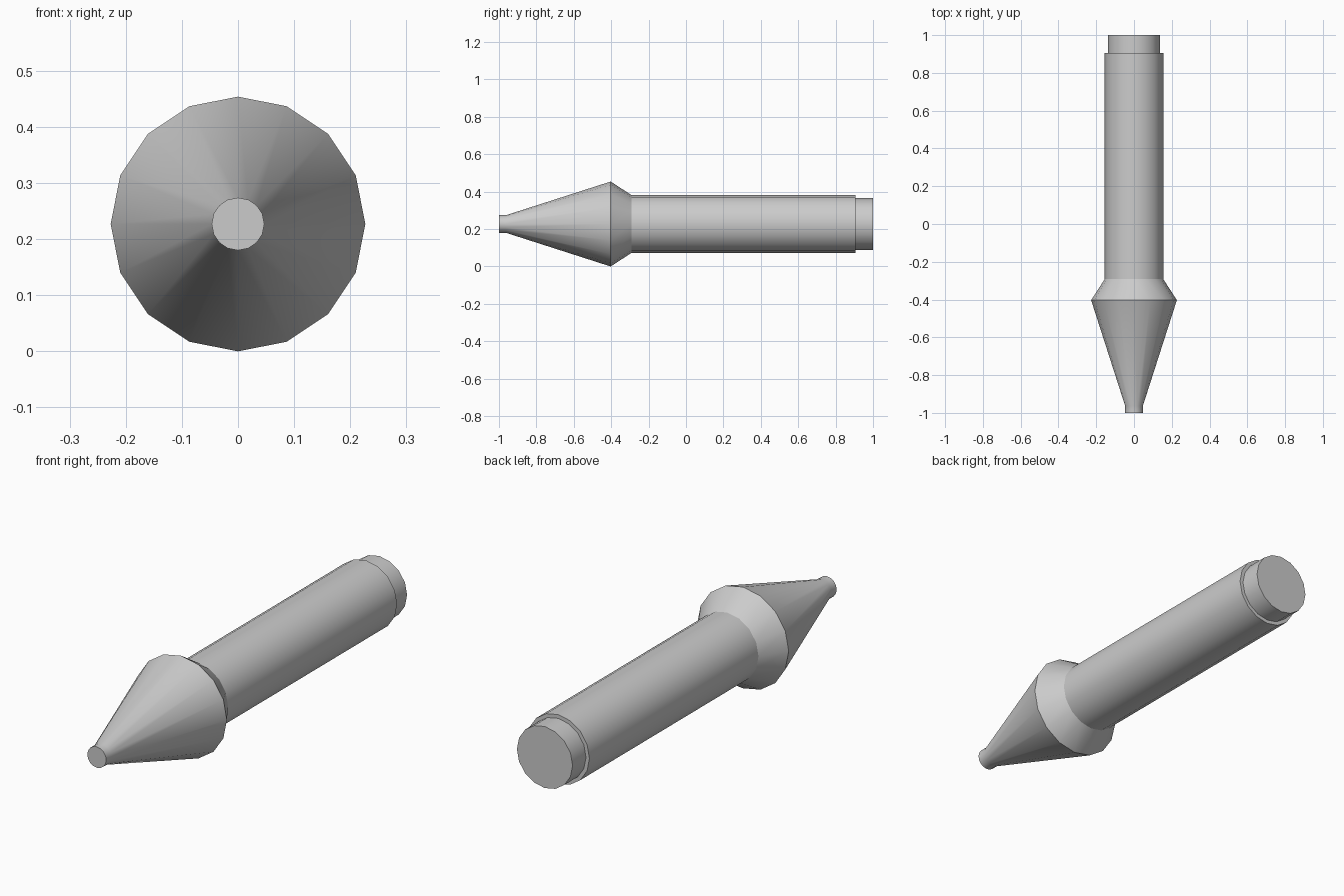
import bpy, bmesh
from math import cos, sin, pi, radians

if "Cube" in bpy.data.objects:
    bpy.data.objects.remove(bpy.data.objects["Cube"])

SIDES = 16
AXIS_Z = 0.227


def turned(name, profile, cap_front=False, cap_back=False):
    """Revolve (y, radius) points, front to back, around the y axis."""
    bm = bmesh.new()
    rings = []
    for y, r in profile:
        rings.append([bm.verts.new((r * cos(2 * pi * i / SIDES), y,
                                    AXIS_Z + r * sin(2 * pi * i / SIDES)))
                      for i in range(SIDES)])
    for a, b in zip(rings, rings[1:]):
        for i in range(SIDES):
            j = (i + 1) % SIDES
            bm.faces.new((a[i], a[j], b[j], b[i]))
    if cap_front:
        bm.faces.new(rings[0])
    if cap_back:
        bm.faces.new(rings[-1][::-1])
    # Side quads, front cap and back cap all face outward
    bm.normal_update()
    for f in bm.faces:
        c = f.calc_center_median()
        if abs(f.normal.y) > 0.99:
            ymin, ymax = profile[0][0], profile[-1][0]
            want = -1 if (cap_front and abs(c.y - ymin) < 1e-4) else 1
            flip = f.normal.y * want < 0
        else:
            flip = f.normal.x * c.x + f.normal.z * (c.z - AXIS_Z) < 0
        if flip:
            f.normal_flip()
    mesh = bpy.data.meshes.new(name)
    bm.to_mesh(mesh)
    bm.free()
    ob = bpy.data.objects.new(name, mesh)
    bpy.context.collection.objects.link(ob)
    bpy.ops.object.select_all(action='DESELECT')
    ob.select_set(True)
    bpy.context.view_layer.objects.active = ob
    bpy.ops.object.shade_smooth_by_angle(angle=radians(30))
    return ob


# Tapered nose with blunt tip and rear collar
turned("nose_cone", [(-1.0, 0.047), (-0.963, 0.047), (-0.403, 0.227),
                     (-0.292, 0.155)], cap_front=True)
# Straight shaft with stepped-down closed end
turned("shaft", [(-0.292, 0.155), (0.905, 0.155), (0.905, 0.138),
                 (1.0, 0.138)], cap_back=True)
